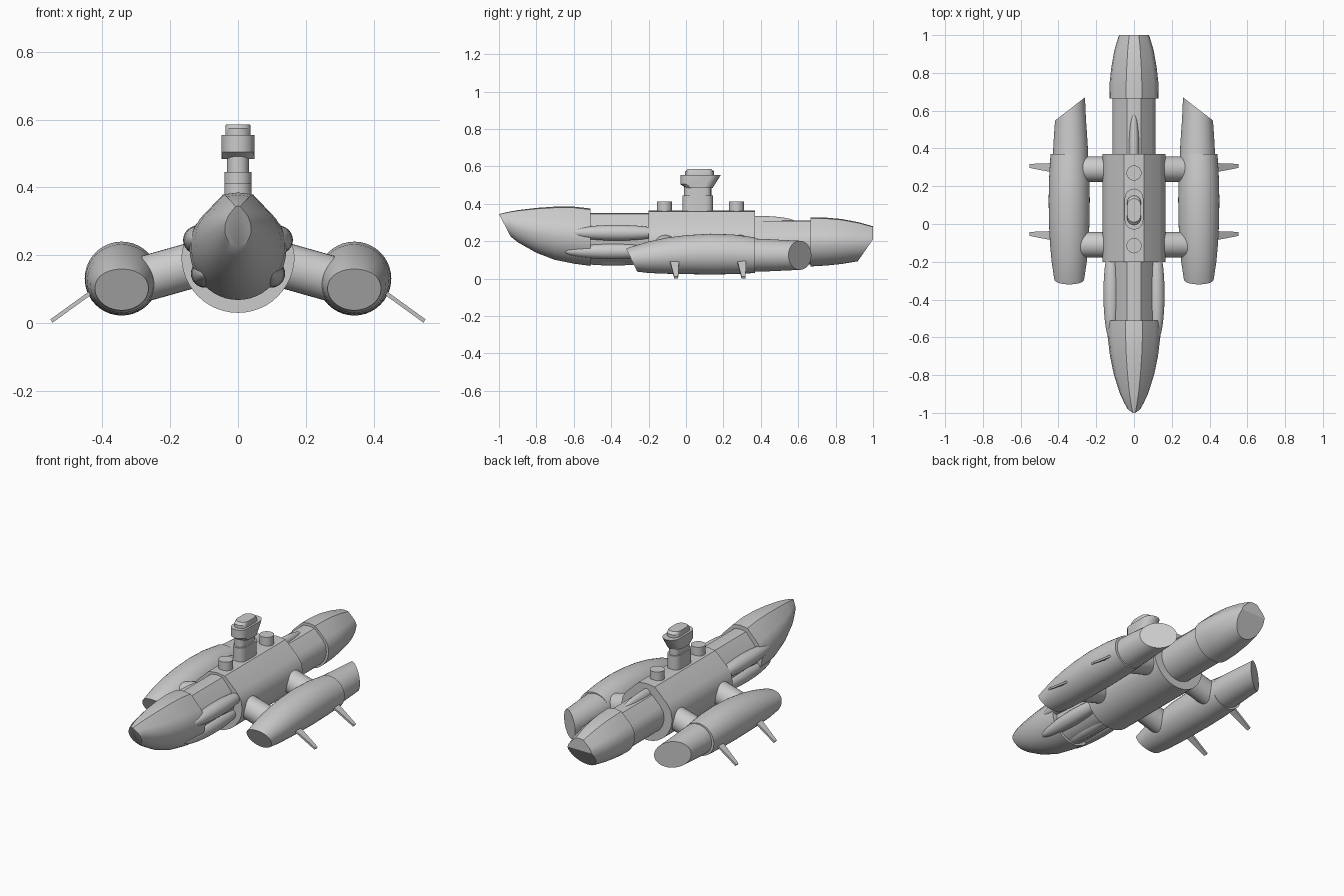
import bpy, bmesh, math
from mathutils import Vector, Matrix

if "Cube" in bpy.data.objects:
    bpy.data.objects.remove(bpy.data.objects["Cube"])


def finish(name, bm, mirror=False, angle=30):
    bmesh.ops.recalc_face_normals(bm, faces=bm.faces)
    me = bpy.data.meshes.new(name)
    bm.to_mesh(me)
    bm.free()
    ob = bpy.data.objects.new(name, me)
    bpy.context.collection.objects.link(ob)
    if mirror:
        ob.modifiers.new("mirror", 'MIRROR').use_mirror_merge = False
    bpy.ops.object.select_all(action='DESELECT')
    ob.select_set(True)
    bpy.context.view_layer.objects.active = ob
    bpy.ops.object.shade_smooth_by_angle(angle=math.radians(angle))
    return ob


def loft(rings):
    bm = bmesh.new()
    vs = [[bm.verts.new(p) for p in r] for r in rings]
    n = len(vs[0])
    for a, b in zip(vs, vs[1:]):
        for i in range(n):
            j = (i + 1) % n
            bm.faces.new((a[i], a[j], b[j], b[i]))
    bm.faces.new(vs[0])
    bm.faces.new(vs[-1])
    return bm


def cut(bm, point, normal):
    geom = bm.verts[:] + bm.edges[:] + bm.faces[:]
    bmesh.ops.bisect_plane(bm, geom=geom, plane_co=point, plane_no=normal, clear_outer=True)
    bmesh.ops.holes_fill(bm, edges=[e for e in bm.edges if e.is_boundary])


# Hull cross-section: round belly, faceted roof (half-width 1, height 0..1)
BELLY = [(math.cos(a), 0.5 + 0.5 * math.sin(a))
         for a in (-math.pi * i / 24 for i in range(25))]
ROOF = [(0.95, 0.64), (0.8, 0.75), (0.32, 0.98)]
SECTION = BELLY + [(-x, z) for x, z in ROOF] + [(0, 1)] + ROOF[::-1]


def hull(rows):
    return loft([[(x * w, y, zb + z * (zt - zb)) for x, z in SECTION]
                 for y, w, zb, zt in rows])


def round_loft(rows, cx):
    return loft([[(cx + w * math.cos(2 * math.pi * i / 40), y,
                   (zb + zt) / 2 + (zt - zb) / 2 * math.sin(2 * math.pi * i / 40))
                  for i in range(40)] for y, w, zb, zt in rows])


def ellipsoid(name, c, r, mirror=False):
    bm = bmesh.new()
    bmesh.ops.create_uvsphere(bm, u_segments=24, v_segments=16, radius=1)
    rot = Matrix.Rotation(math.pi / 2, 4, 'X')
    bmesh.ops.transform(bm, verts=bm.verts,
                        matrix=Matrix.Translation(c) @ Matrix.Diagonal((*r, 1)) @ rot)
    finish(name, bm, mirror, 60)


def cylinder(name, a, b, r, mirror=False):
    a, b = Vector(a), Vector(b)
    bm = bmesh.new()
    rot = (b - a).to_track_quat('Z', 'Y').to_matrix().to_4x4()
    bmesh.ops.create_cone(bm, cap_ends=True, segments=32, radius1=r, radius2=r,
                          depth=(b - a).length,
                          matrix=Matrix.Translation((a + b) / 2) @ rot)
    finish(name, bm, mirror)


# Main body sections
finish("central_block", hull([(-0.2, 0.167, 0.03, 0.365), (0.37, 0.167, 0.03, 0.365)]))
finish("forward_hull", hull([(-0.55, 0.115, 0.08, 0.352), (-0.15, 0.115, 0.08, 0.352)]))
finish("rear_hull", hull([(0.3, 0.115, 0.075, 0.312), (0.72, 0.115, 0.075, 0.312)]))

# Pointed nose with slanted tip
bm = hull([(-1, 0.022, 0.26, 0.345), (-0.95, 0.05, 0.235, 0.357), (-0.9, 0.074, 0.195, 0.366),
           (-0.8, 0.106, 0.138, 0.378), (-0.7, 0.127, 0.1, 0.385), (-0.6, 0.139, 0.08, 0.385),
           (-0.51, 0.143, 0.068, 0.375)])
cut(bm, (0, -1, 0.345), (0, -0.115, -0.06))
finish("nose", bm)

# Tail cone, underside cut off at an angle
bm = hull([(0.665, 0.13, 0.065, 0.328), (0.75, 0.129, 0.07, 0.326), (0.83, 0.12, 0.078, 0.319),
           (0.92, 0.104, 0.093, 0.302), (1, 0.08, 0.115, 0.28)])
cut(bm, (0, 1, 0.21), (0, 0.115, -0.08))
finish("tail", bm)

# Torpedo bulges around the forward hull
ellipsoid("upper_torpedo", (0.12, -0.37, 0.245), (0.042, 0.25, 0.042), True)
ellipsoid("lower_torpedo", (0.097, -0.39, 0.146), (0.042, 0.26, 0.042), True)
ellipsoid("belly_torpedo", (0, -0.39, 0.112), (0.042, 0.26, 0.042))
ellipsoid("dorsal_ridge", (0, 0.39, 0.3), (0.028, 0.2, 0.035))

# Side pods
bm = round_loft([(-0.34, 0.073, 0.06, 0.15), (-0.3, 0.078, 0.042, 0.168), (-0.2, 0.093, 0.03, 0.198),
                 (-0.1, 0.102, 0.026, 0.219), (0, 0.107, 0.024, 0.232), (0.13, 0.109, 0.022, 0.24),
                 (0.25, 0.106, 0.024, 0.236), (0.37, 0.099, 0.03, 0.22)], 0.343)
cut(bm, (0.34, -0.32, 0.16), (0, -0.125, -0.06))
finish("pod_body", bm, True)
bm = round_loft([(0.3, 0.094, 0.036, 0.216), (0.42, 0.091, 0.038, 0.212),
                 (0.55, 0.082, 0.044, 0.205), (0.72, 0.074, 0.052, 0.197)], 0.336)
cut(bm, (0.26, 0.67, 0.13), (0.12, 0.155, 0))
finish("pod_exhaust", bm, True)

# Struts and pod fins
for label, ys, yf in (("front", -0.11, -0.06), ("rear", 0.29, 0.3)):
    cylinder(label + "_strut", (0.08, ys, 0.186), (0.285, ys, 0.128), 0.067, True)
    t = Vector((0.003, 0, 0.005))
    outline = [Vector(p) for p in ((0.41, yf - 0.03, 0.107), (0.55, yf - 0.003, 0.006),
                                   (0.55, yf + 0.018, 0.006), (0.41, yf + 0.023, 0.107))]
    finish(label + "_pod_fin", loft([[p - t for p in outline], [p + t for p in outline]]), True)

# Roof hatches
for label, y in (("front", -0.115), ("rear", 0.27)):
    cylinder(label + "_hatch", (0, y, 0.34), (0, y, 0.413), 0.04)


def stadium(y0, y1, w, z):
    pts = []
    for i in range(18):
        a = math.pi * (i % 9) / 8 + (math.pi if i > 8 else 0)
        pts.append((w * math.cos(a), (y0 + w if i > 8 else y1 - w) + w * math.sin(a), z))
    return pts


# Conning tower stack of rounded blocks
tower = [("tower_base", [(-0.02, 0.145, 0.04, 0.34), (-0.02, 0.145, 0.04, 0.445)]),
         ("tower_neck", [(-0.01, 0.135, 0.032, 0.44), (-0.01, 0.135, 0.032, 0.5)]),
         ("tower_head", [(0.0, 0.142, 0.049, 0.484), (-0.03, 0.155, 0.049, 0.505),
                         (-0.03, 0.187, 0.049, 0.555)]),
         ("tower_cap", [(-0.005, 0.15, 0.037, 0.55), (-0.005, 0.15, 0.037, 0.573),
                        (0.01, 0.135, 0.036, 0.586)])]
for name, rows in tower:
    finish(name, loft([stadium(*r) for r in rows]))
